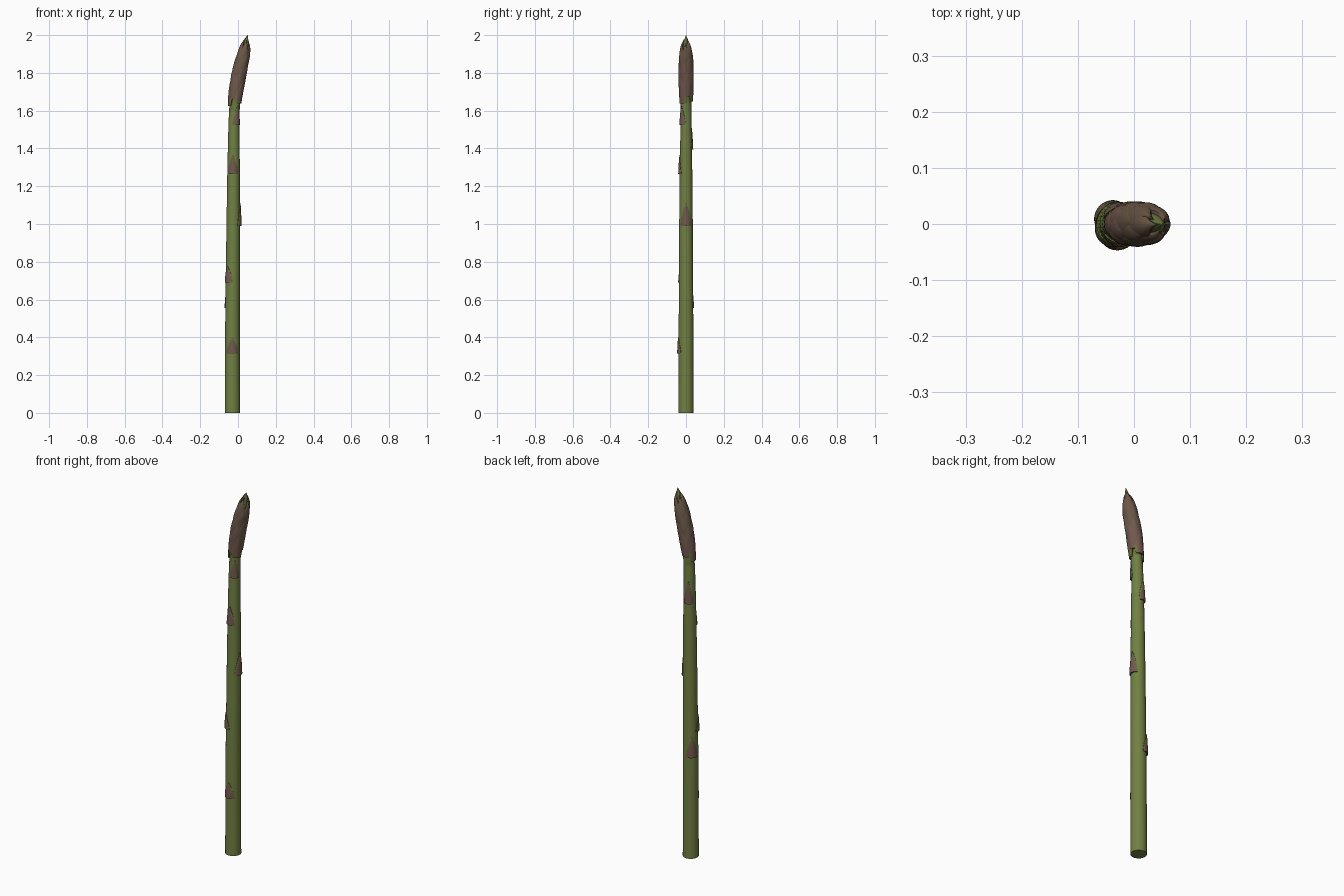
import bpy, math

if "Cube" in bpy.data.objects:
    bpy.data.objects.remove(bpy.data.objects["Cube"])

def mat(name, c):
    m = bpy.data.materials.new(name)
    m.diffuse_color = (*c, 1)
    m.use_nodes = True
    m.node_tree.nodes["Principled BSDF"].inputs["Base Color"].default_value = m.diffuse_color
    return m

GREEN = mat("stem green", (0.165, 0.215, 0.055))
LEAF = mat("scale green", (0.135, 0.175, 0.045))
PURPLE = mat("purple scale", (0.165, 0.098, 0.075))
BROWN = mat("brown tip", (0.145, 0.095, 0.062))

def lerp(table, z):
    z = min(max(z, table[0][0]), table[-1][0])
    for (a, p), (b, q) in zip(table, table[1:]):
        if z <= b:
            return p + (q - p) * (z - a) / (b - a)

# centre line (z, x) and bare radius (z, r), lightly smoothed
AXIS = [(0, -.029), (.5, -.029), (1, -.025), (1.5, -.022), (1.6, -.020),
        (1.7, -.011), (1.8, .006), (1.9, .029), (2.0, .051)]
RAD = [(0, .040), (.5, .0385), (1, .036), (1.3, .033), (1.58, .028), (1.66, .028),
       (1.8, .030), (1.88, .027), (1.94, .018), (1.98, .008), (2.0, .001)]

def smooth(t, z, h):
    h = min(h, 2.0 - z, z)
    return (lerp(t, z - h) + 2 * lerp(t, z) + lerp(t, z + h)) / 4

def axis(z):
    return smooth(AXIS, z, .04)

def rad(z):
    return smooth(RAD, z, .015)

def point(z, ang, r):
    return (axis(z) + r * math.cos(ang), r * math.sin(ang), z)

def make(name, verts, faces, mats, idx):
    me = bpy.data.meshes.new(name)
    me.from_pydata(verts, [], faces)
    for m in mats:
        me.materials.append(m)
    me.polygons.foreach_set("material_index", idx)
    me.update()
    o = bpy.data.objects.new(name, me)
    bpy.context.collection.objects.link(o)
    bpy.ops.object.select_all(action='DESELECT')
    o.select_set(True)
    bpy.context.view_layer.objects.active = o
    bpy.ops.object.shade_smooth_by_angle(angle=math.radians(40))
    return o

# tapered tube following the centre line, capped at both ends
def tube(name, zs, m, seg=32):
    verts = [point(z, 2 * math.pi * i / seg, rad(z)) for z in zs for i in range(seg)]
    faces = [(k * seg + i, k * seg + (i + 1) % seg,
              (k + 1) * seg + (i + 1) % seg, (k + 1) * seg + i)
             for k in range(len(zs) - 1) for i in range(seg)]
    faces.append(tuple(reversed(range(seg))))
    faces.append(tuple(range((len(zs) - 1) * seg, len(zs) * seg)))
    return make(name, verts, faces, [m], [0] * len(faces))

tube("stem", [1.64 * k / 40 for k in range(41)], GREEN)
tube("head_core", [1.6 + .4 * k / 30 for k in range(31)], LEAF)

# pointed scale wrapped on the stem, with a skirt that sinks into it
def scale(data, z0, ang, length, half, lift, colour, nu=12, nv=14):
    verts, faces, idx = data
    base = len(verts)
    for j in range(-1, nv + 2):
        v = min(max(j / nv, 0), 1)
        z = min(z0 + v * length, 1.998)
        w = half(v)
        for i in range(-1, nu + 2):
            u = min(max(2 * i / nu - 1, -1), 1)
            rim = i in (-1, nu + 1) or j in (-1, nv + 1)
            r = rad(z) * .9 if rim else rad(z) + lift(u, v) * min(1, rad(z) / .016)
            verts.append(point(z, ang + u * w, r))
    row = nu + 3
    for j in range(nv + 2):
        for i in range(nu + 2):
            a = base + j * row + i
            faces.append((a, a + 1, a + row + 1, a + row))
            u = min(abs((2 * i - 1) / nu - 1), 1)
            idx.append(colour(u, min(max((j - .5) / nv, 0), 1)))

# scattered scales on the stem: base height, direction, length
bracts = ([], [], [])
for z0, deg, L in [(.315, 268, .085), (.555, 135, .11), (.69, 222, .085), (.99, 0, .12),
                   (1.265, 262, .10), (1.395, 112, .12), (1.525, 305, .10)]:
    scale(bracts, z0, math.radians(deg), L,
          lambda v: .85 * (1 - v ** 1.7) + .02,
          lambda u, v: .002 + .006 * (1 - u * u) * (1 - v) ** .5,
          lambda u, v: 1 if u < .85 - .25 * v else 0)
make("stem_scales", *bracts[:2], [LEAF, PURPLE], bracts[2])

# overlapping spiral of scales forming the head
head = ([], [], [])
N = 22
for k in range(N):
    t = k / (N - 1)
    tone = 2 if t > .45 else 1
    cover = .62 + .5 * t
    scale(head, 1.625 + .255 * t, math.radians(180 + 137.5 * k), .165 - .05 * t,
          lambda v: (.98 + .1 * t) * (1 - v ** 2.2) * (.8 + .35 * math.sin(math.pi * min(v * 1.2, 1))) + .02,
          lambda u, v: .002 + (.0035 + .005 * math.sin(math.pi * (.2 + .6 * v))) * (1 - .6 * u * u)
          + .002 * v - .004 * v ** 5,
          lambda u, v: tone if u < cover + .25 * v else 0)
make("head_scales", *head[:2], [LEAF, PURPLE, BROWN], head[2])
